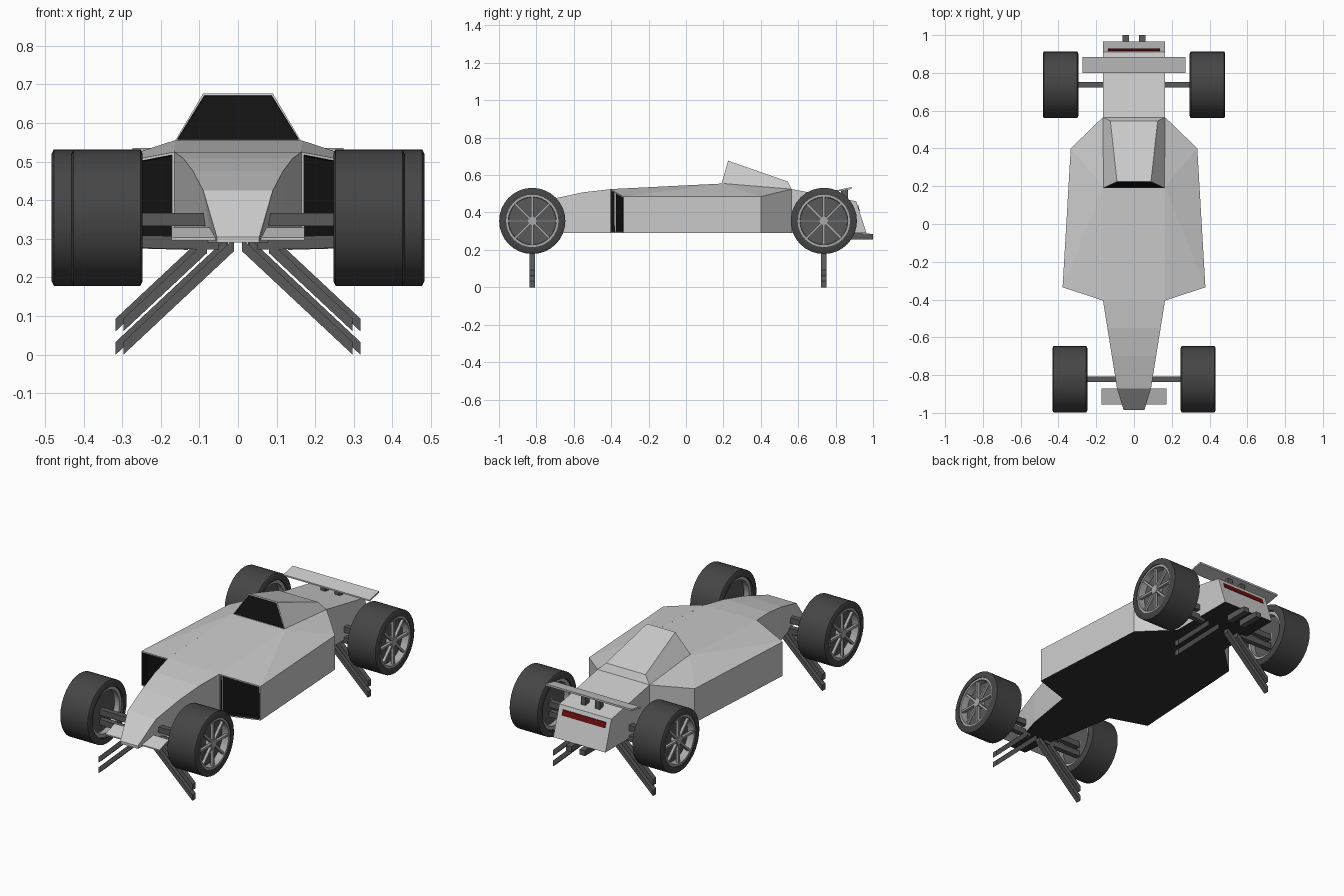
import bpy, bmesh, math
from mathutils import Vector

if "Cube" in bpy.data.objects:
    bpy.data.objects.remove(bpy.data.objects["Cube"])


def material(name, rgb):
    m = bpy.data.materials.new(name)
    m.diffuse_color = (*rgb, 1)
    m.use_nodes = True
    m.node_tree.nodes["Principled BSDF"].inputs["Base Color"].default_value = m.diffuse_color
    return m


GREY = material("body_grey", (0.8, 0.8, 0.8))
BLACK = material("black", (0.006, 0.006, 0.006))
FLOOR = material("floor_dark", (0.03, 0.03, 0.03))
RUBBER = material("rubber", (0.06, 0.06, 0.06))
STEEL = material("dark_steel", (0.1, 0.1, 0.1))
RIM = material("rim_grey", (0.4, 0.4, 0.4))
RED = material("tail_red", (0.15, 0.005, 0.005))


def finish(bm, name, mats, mirror=False, smooth=False):
    bmesh.ops.recalc_face_normals(bm, faces=bm.faces)
    me = bpy.data.meshes.new(name)
    bm.to_mesh(me)
    bm.free()
    for m in mats:
        me.materials.append(m)
    ob = bpy.data.objects.new(name, me)
    bpy.context.collection.objects.link(ob)
    if mirror:
        ob.modifiers.new("mirror", 'MIRROR')
    if smooth:
        bpy.context.view_layer.objects.active = ob
        ob.select_set(True)
        bpy.ops.object.shade_smooth_by_angle(angle=math.radians(35))
        ob.select_set(False)
    return ob


def solid(verts, faces):
    bm = bmesh.new()
    vs = [bm.verts.new(v) for v in verts]
    for f in faces:
        bm.faces.new([vs[i] for i in f])
    bmesh.ops.recalc_face_normals(bm, faces=bm.faces)
    bm.normal_update()
    return bm


def recess(bm, face, border, depth):
    # framed black opening in a face
    bmesh.ops.inset_individual(bm, faces=[face], thickness=border)
    res = bmesh.ops.inset_individual(bm, faces=[face], thickness=0.001, depth=-depth)
    for f in res["faces"] + [face]:
        f.material_index = 1


def prism(name, profile, x0, x1, mat, mirror=False):
    # (y, z) profile extruded along x
    n = len(profile)
    vs = [(x, y, z) for x in (x0, x1) for y, z in profile]
    fs = [range(n), range(n, 2 * n)]
    fs += [(i, (i + 1) % n, (i + 1) % n + n, i + n) for i in range(n)]
    return finish(solid(vs, fs), name, [mat], mirror)


def bar(name, a, b, y, h=0.033, w=0.03):
    # strut between two (x, z) points with upright cut ends, mirrored
    vs = [(x, y + s * w / 2, z + t * h / 2) for x, z in (a, b)
          for s, t in ((-1, -1), (1, -1), (1, 1), (-1, 1))]
    fs = [(0, 1, 2, 3), (4, 5, 6, 7)] + [(i, (i + 1) % 4, (i + 1) % 4 + 4, i + 4) for i in range(4)]
    finish(solid(vs, fs), name, [STEEL], True)


def lathe(name, profile, centre, side, mat, closed=True, seg=32):
    # (x, radius) profile spun about the axle
    bm = bmesh.new()
    rings = []
    for k in range(seg):
        a = 2 * math.pi * k / seg
        rings.append([bm.verts.new((centre[0] * side + side * x, centre[1] + r * math.cos(a),
                                    centre[2] + r * math.sin(a))) for x, r in profile])
    n = len(profile)
    for k in range(seg):
        p, q = rings[k], rings[(k + 1) % seg]
        for i in range(n if closed else n - 1):
            j = (i + 1) % n
            bm.faces.new((p[i], p[j], q[j], q[i]))
    if not closed:
        bm.faces.new([r[0] for r in rings])
        bm.faces.new([r[-1] for r in rings])
    finish(bm, name, [mat], smooth=True)


# central hull: (y, half width, top z) stations over a flat floor
B = 0.29
stations = [(-0.985, 0.055, 0.305), (-0.87, 0.09, 0.425), (-0.70, 0.117, 0.476), (-0.55, 0.141, 0.508),
            (-0.40, 0.165, 0.525), (0.20, 0.165, 0.555), (0.565, 0.165, 0.525), (0.91, 0.165, 0.46)]
vs, fs = [], []
for y, w, t in stations:
    yb = 0.965 if y > 0.9 else y
    wb = w * 0.75 if -0.9 < y < -0.8 else w
    vs += [(-wb, yb, B), (wb, yb, B), (w, y, t), (-w, y, t)]
for k in range(len(stations) - 1):
    fs += [[4 * k + i, 4 * k + (i + 1) % 4, 4 * k + 4 + (i + 1) % 4, 4 * k + 4 + i] for i in range(4)]
fs += [(0, 1, 2, 3), range(len(vs) - 4, len(vs))]
bm = solid(vs, fs)
for f in bm.faces:
    f.material_index = int(f.normal.z < -0.95)
finish(bm, "hull", [GREY, FLOOR])

# side pods with front air inlets
plan = [(0.165, -0.405, 0.525), (0.378, -0.335, 0.485), (0.335, 0.40, 0.485),
        (0.165, 0.565, 0.525), (0.165, 0.20, 0.555)]
vs = [(x, y, B) for x, y, z in plan] + plan
fs = [range(5), (5, 6, 9), (6, 7, 9), (7, 8, 9)]
fs += [(i, (i + 1) % 5, (i + 1) % 5 + 5, i + 5) for i in range(5)]
bm = solid(vs, fs)
for f in list(bm.faces):
    if f.normal.z < -0.95:
        f.material_index = 2
    elif f.normal.y < -0.8:
        recess(bm, f, 0.01, 0.03)
finish(bm, "side_pods", [GREY, BLACK, FLOOR], True)

# cockpit cover with dark windscreen
vs = [(s * w, y, z) for w, y, z in ((0.163, 0.19, 0.554), (0.165, 0.565, 0.525),
                                    (0.125, 0.545, 0.565), (0.09, 0.225, 0.677)) for s in (-1, 1)]
bm = solid(vs, [(0, 1, 7, 6), (6, 7, 5, 4), (4, 5, 3, 2), (0, 6, 4, 2), (1, 3, 5, 7), (0, 2, 3, 1)])
for f in list(bm.faces):
    if f.normal.y < -0.8:
        recess(bm, f, 0.006, 0.004)
finish(bm, "cockpit_cover", [GREY, BLACK])

# wings, wing posts, tail light, tail pipes
prism("front_wing", [(-0.955, 0.296), (-0.955, 0.303), (-0.87, 0.33), (-0.87, 0.322)], -0.172, 0.172, GREY)
prism("rear_wing", [(0.80, 0.51), (0.80, 0.518), (0.885, 0.536), (0.885, 0.526)], -0.273, 0.273, GREY)
prism("wing_posts", [(0.83, 0.46), (0.83, 0.515), (0.865, 0.522), (0.865, 0.46)], 0.03, 0.06, STEEL, True)
prism("tail_light", [(0.912, 0.438), (0.9205, 0.438), (0.9295, 0.408), (0.92, 0.408)], -0.137, 0.137, RED)
prism("tail_pipes", [(0.86, 0.255), (0.86, 0.295), (1.0, 0.285), (1.0, 0.255)], 0.026, 0.06, STEEL, True)

# wheels, axles and splayed struts
R = 0.177
for end, cy, x0, x1, inner, dx in (("front", -0.822, 0.247, 0.432, 0.06, 0), ("rear", 0.737, 0.295, 0.483, 0.14, 0.02)):
    W = x1 - x0
    for side, tag in ((-1, "left"), (1, "right")):
        c = (x0, cy, 0.355)
        name = end + "_" + tag
        lathe(name + "_tyre", [(0, 0.14), (0, 0.165), (0.006, R), (W - 0.006, R), (W, 0.165), (W, 0.14)],
              c, side, RUBBER)
        lathe(name + "_rim_ring", [(0.012, 0.139), (W - 0.004, 0.141), (W - 0.004, 0.128), (0.012, 0.12)],
              c, side, RIM)
        lathe(name + "_rim_back", [(0.045, 0.126), (W - 0.045, 0.128)], c, side, STEEL, False)
        lathe(name + "_hub", [(0.045, 0.025), (W - 0.008, 0.025)], c, side, RIM, False, 12)
        bm = bmesh.new()
        for k in range(8):
            a = math.pi * k / 4
            u, v = Vector((0, math.cos(a), math.sin(a))), Vector((0, -math.sin(a), math.cos(a)))
            for v0 in bmesh.ops.create_cube(bm, size=1)["verts"]:
                p = v0.co.copy()
                v0.co = (Vector((side * (x1 - 0.018 + p.x * 0.016), cy, 0.355))
                         + u * (0.075 + p.y * 0.115) + v * (p.z * 0.012))
        finish(bm, name + "_spokes", [RIM])
    bar(end + "_upper_axle", (inner, 0.35), (x0 + 0.05, 0.35), cy)
    bar(end + "_lower_axle", (inner - 0.01, 0.288), (x0 + 0.05, 0.294), cy)
    bar(end + "_upper_strut", (0.08 + dx, 0.28), (0.297 + dx, 0.077), cy)
    bar(end + "_lower_strut", (0.01 + dx, 0.285), (0.297 + dx, 0.0165), cy)
